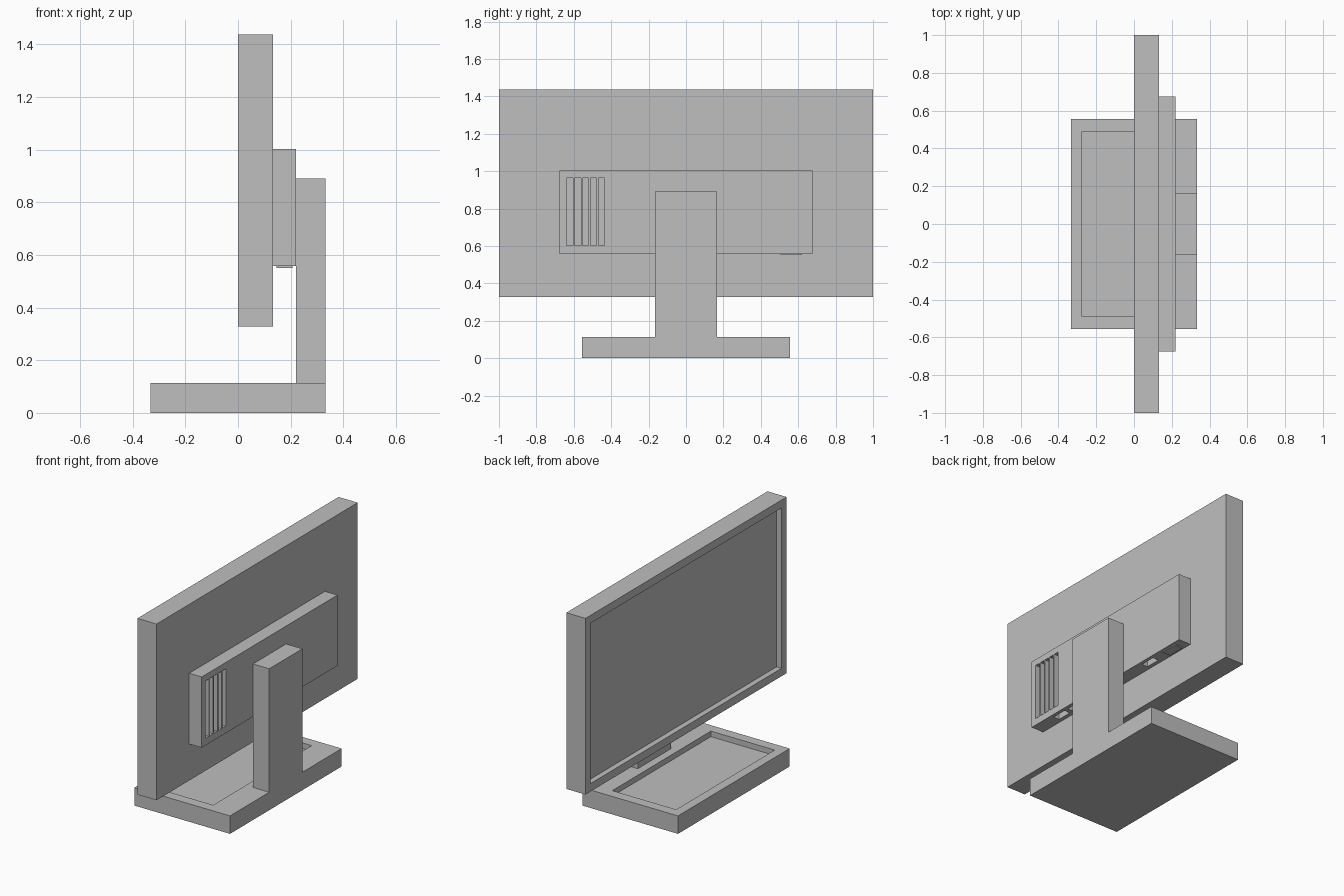
import bpy
import bmesh
from mathutils import Vector

old = bpy.data.objects.get("Cube")
if old:
    bpy.data.objects.remove(old, do_unlink=True)

grey = bpy.data.materials.new("plain grey")
grey.use_nodes = True
colour = (0.52, 0.52, 0.52, 1)
grey.diffuse_color = colour
grey.node_tree.nodes["Principled BSDF"].inputs["Base Color"].default_value = colour


def boxes(name, spans):
    """One object holding a box for each ((x0, x1), (y0, y1), (z0, z1)) span."""
    bm = bmesh.new()
    for span in spans:
        low, high = (Vector(c) for c in zip(*span))
        made = bmesh.ops.create_cube(bm, size=1)["verts"]
        bmesh.ops.scale(bm, vec=high - low, verts=made)
        bmesh.ops.translate(bm, vec=(low + high) / 2, verts=made)
    mesh = bpy.data.meshes.new(name)
    bm.to_mesh(mesh)
    bm.free()
    mesh.materials.append(grey)
    obj = bpy.data.objects.new(name, mesh)
    bpy.context.collection.objects.link(obj)
    return obj


def carve(obj, spans):
    """Cut box-shaped recesses out of a part."""
    cutter = boxes(obj.name + "_cutter", spans)
    cutter.hide_render = True
    mod = obj.modifiers.new("recesses", 'BOOLEAN')
    mod.operation = 'DIFFERENCE'
    mod.solver = 'EXACT'
    mod.object = cutter
    bpy.context.view_layer.objects.active = obj
    bpy.ops.object.modifier_apply(modifier=mod.name)
    bpy.data.objects.remove(cutter, do_unlink=True)


# Base with a shallow tray
base = boxes("base", [((-0.333, 0.333), (-0.555, 0.555), (0, 0.113))])
carve(base, [((-0.275, 0.17), (-0.49, 0.49), (0.078, 0.2))])

# Upright stand, flush with the back of the base
boxes("stand", [((0.22, 0.333), (-0.165, 0.165), (0.113, 0.89))])

# Display panel with a sunken screen
panel = boxes("display_panel", [((0, 0.133), (-1, 1), (0.328, 1.437))])
carve(panel, [((-0.1, 0.035), (-0.95, 0.95), (0.378, 1.387))])

# Rear housing with vent slots and sockets underneath
housing = boxes("rear_housing", [((0.133, 0.22), (-0.675, 0.675), (0.558, 1.003))])
vents = []
for i in range(5):
    y = -0.638 + i * 0.0425
    vents.append(((0.185, 0.3), (y, y + 0.033), (0.602, 0.963)))
sockets = [((0.157, 0.198), span, (0.5, 0.595))
           for span in ((-0.5, -0.4), (-0.37, -0.33), (0.31, 0.41))]
carve(housing, vents + sockets)

# Button plate under the housing
boxes("button_plate", [((0.147, 0.207), (0.505, 0.62), (0.551, 0.558))])
